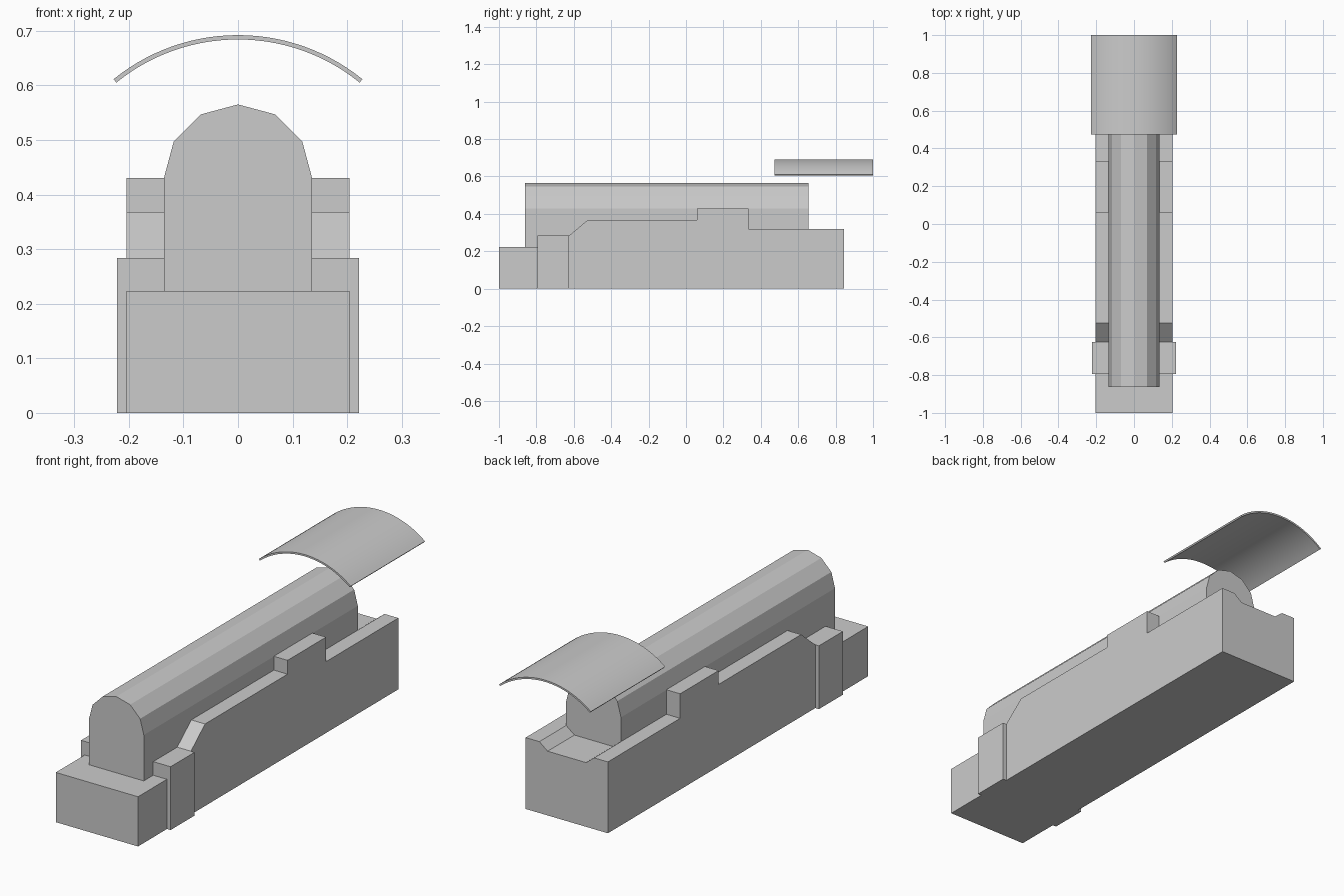
import bpy, bmesh, math

if "Cube" in bpy.data.objects:
    bpy.data.objects.remove(bpy.data.objects["Cube"])


def extrude(name, pts, axis, start, end):
    """Extrude a 2D outline along x (points are y,z) or along y (points are x,z)."""
    def place(p, t):
        return (t, p[0], p[1]) if axis == 'x' else (p[0], t, p[1])
    bm = bmesh.new()
    face = bm.faces.new([bm.verts.new(place(p, start)) for p in pts])
    ext = bmesh.ops.extrude_face_region(bm, geom=[face])
    verts = [g for g in ext['geom'] if isinstance(g, bmesh.types.BMVert)]
    offset = place((0, 0), end - start)
    bmesh.ops.translate(bm, verts=verts, vec=offset)
    bmesh.ops.recalc_face_normals(bm, faces=bm.faces)
    mesh = bpy.data.meshes.new(name)
    bm.to_mesh(mesh)
    bm.free()
    obj = bpy.data.objects.new(name, mesh)
    bpy.context.collection.objects.link(obj)
    return obj


def boolean(target, tool, operation):
    """Apply a boolean and remove the helper object."""
    mod = target.modifiers.new(operation, 'BOOLEAN')
    mod.object, mod.operation, mod.solver = tool, operation, 'EXACT'
    bpy.ops.object.select_all(action='DESELECT')
    bpy.context.view_layer.objects.active = target
    target.select_set(True)
    bpy.ops.object.modifier_apply(modifier=mod.name)
    bpy.data.objects.remove(tool)


def arc(r, cz, a0, a1, n):
    """Points on an arc, angles in degrees measured from straight up."""
    angles = [math.radians(a0 + (a1 - a0) * i / n) for i in range(n + 1)]
    return [(r * math.sin(a), cz + r * math.cos(a)) for a in angles]


# Hull: stepped side profile, full width
profile = [(-1, 0), (-1, 0.223), (-0.795, 0.223), (-0.795, 0.284), (-0.625, 0.284),
           (-0.525, 0.368), (0.06, 0.368), (0.06, 0.43), (0.333, 0.43),
           (0.333, 0.32), (0.845, 0.32), (0.845, 0)]
hull = extrude("hull", profile, 'x', -0.204, 0.204)

# Wider front cylinder blocks, joined to the hull
block = extrude("block", [(-0.222, 0), (0.222, 0), (0.222, 0.284), (-0.222, 0.284)],
                'y', -0.795, -0.625)
boolean(hull, block, 'UNION')

# Sloped trough in the rear deck behind the boiler
trough = extrude("trough", [(-0.095, 0.288), (0.095, 0.288), (0.136, 0.32), (0.136, 0.36),
                            (-0.136, 0.36), (-0.136, 0.32)], 'y', 0.62, 0.9)
boolean(hull, trough, 'DIFFERENCE')

# Boiler: straight sides with a six-sided half-round top
boiler = extrude("boiler", [(0.136, 0.2), (-0.136, 0.2)] + arc(0.136, 0.429, -90, 90, 6),
                 'y', -0.862, 0.655)

# Thin curved cab roof, smooth shaded
roof = extrude("cab_roof", arc(0.362, 0.33, -39, 39, 28) + arc(0.354, 0.33, 39, -39, 28),
               'y', 0.473, 1.0)
bpy.ops.object.select_all(action='DESELECT')
bpy.context.view_layer.objects.active = roof
roof.select_set(True)
bpy.ops.object.shade_smooth_by_angle(angle=math.radians(30))
